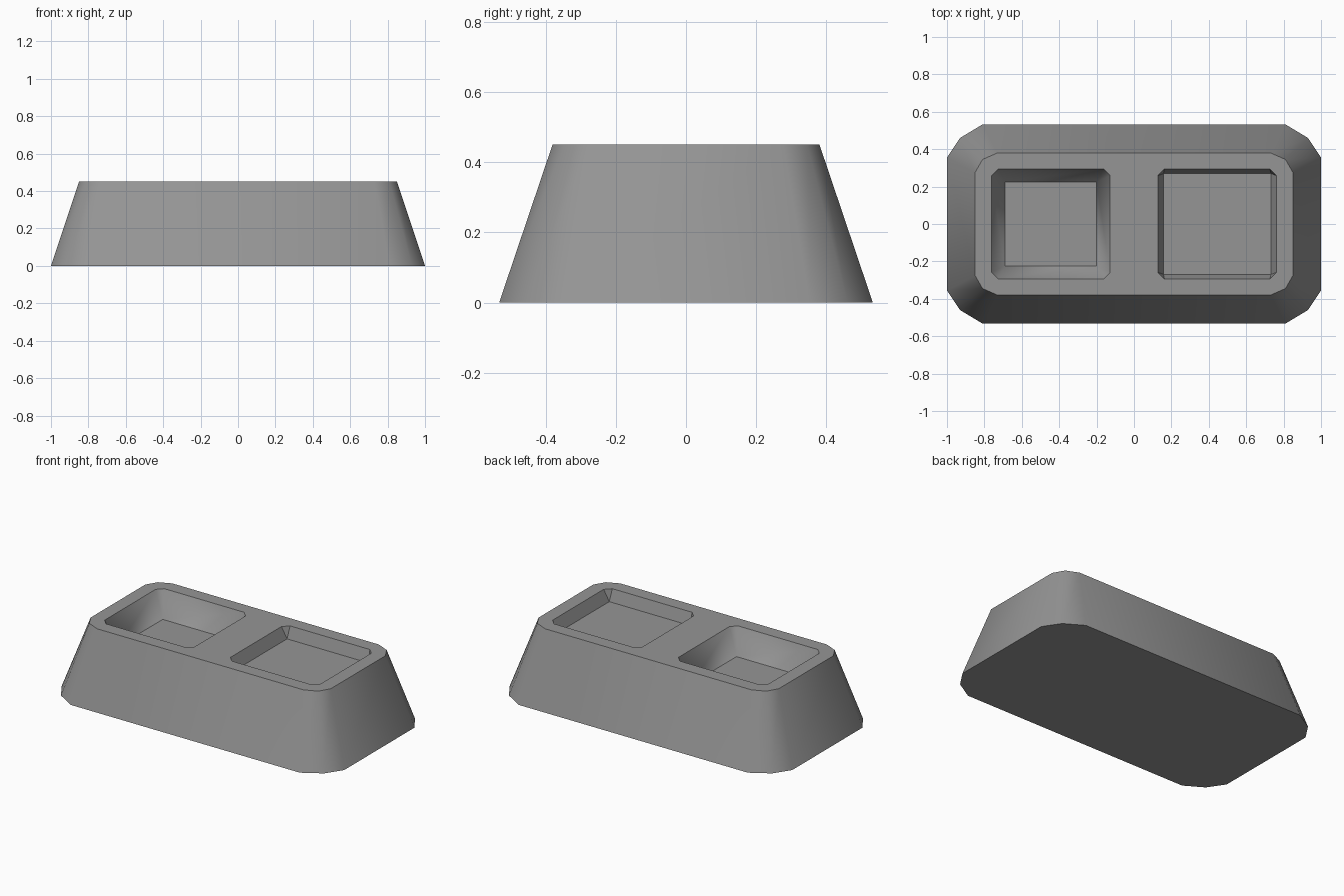
import bpy, bmesh, math

# Remove the default cube only
cube = bpy.data.objects.get("Cube")
if cube:
    bpy.data.objects.remove(cube, do_unlink=True)

GREY = (0.3, 0.3, 0.3, 1.0)
TOP = 0.45

mat = bpy.data.materials.new("plain grey")
mat.use_nodes = True
mat.diffuse_color = GREY
mat.node_tree.nodes["Principled BSDF"].inputs["Base Color"].default_value = GREY

bm = bmesh.new()


def mirrored_ring(quarter, z, cx=0.0):
    """Closed ring of verts: one corner's points mirrored into all four."""
    corner = list(quarter)
    back = corner[::-1]
    points = ([(x, y) for x, y in corner] + [(-x, y) for x, y in back]
              + [(-x, -y) for x, y in corner] + [(x, -y) for x, y in back])
    return [bm.verts.new((cx + x, y, z)) for x, y in points]


def ring_edges(ring):
    return [bm.edges.new((v, ring[i - 1])) if not bm.edges.get((v, ring[i - 1]))
            else bm.edges.get((v, ring[i - 1])) for i, v in enumerate(ring)]


# Tapered outer block with faceted corners
base = mirrored_ring([(1.0, 0.355), (0.93, 0.46), (0.81, 0.532)], 0.0)
lip = mirrored_ring([(0.85, 0.275), (0.81, 0.345), (0.73, 0.38)], TOP)
bm.faces.new(base)
for i in range(len(base)):
    bm.faces.new((base[i - 1], base[i], lip[i], lip[i - 1]))
top_edges = ring_edges(lip)


def pocket(cx, floor_x, floor_y, floor_z):
    """Sloped recess: a rim with cut corners narrowing to a square floor."""
    rx, ry, cut = 0.318, 0.294, 0.036
    rim = mirrored_ring([(rx, ry - cut), (rx - cut, ry)], TOP, cx)
    floor = mirrored_ring([(floor_x, floor_y)], floor_z, cx)
    bm.faces.new(floor)
    for i in range(4):
        a, b, c = rim[2 * i], rim[2 * i + 1], rim[(2 * i + 2) % 8]
        bm.faces.new((a, b, floor[i]))
        bm.faces.new((b, c, floor[(i + 1) % 4], floor[i]))
    return ring_edges(rim)


# Deep pocket on the right side, shallow pocket on the left
top_edges += pocket(-0.445, 0.245, 0.225, 0.29)
top_edges += pocket(0.445, 0.287, 0.27, 0.375)

# Flat top surface around both pockets
bmesh.ops.triangle_fill(bm, edges=top_edges, use_beauty=True, normal=(0, 0, 1))
bmesh.ops.recalc_face_normals(bm, faces=bm.faces[:])

mesh = bpy.data.meshes.new("twin_pocket_tray")
bm.to_mesh(mesh)
bm.free()
mesh.materials.append(mat)
tray = bpy.data.objects.new("twin_pocket_tray", mesh)
bpy.context.collection.objects.link(tray)

# Smooth the outer corners, keep rims and floors crisp
bpy.ops.object.select_all(action='DESELECT')
tray.select_set(True)
bpy.context.view_layer.objects.active = tray
bpy.ops.object.shade_smooth_by_angle(angle=math.radians(42))
